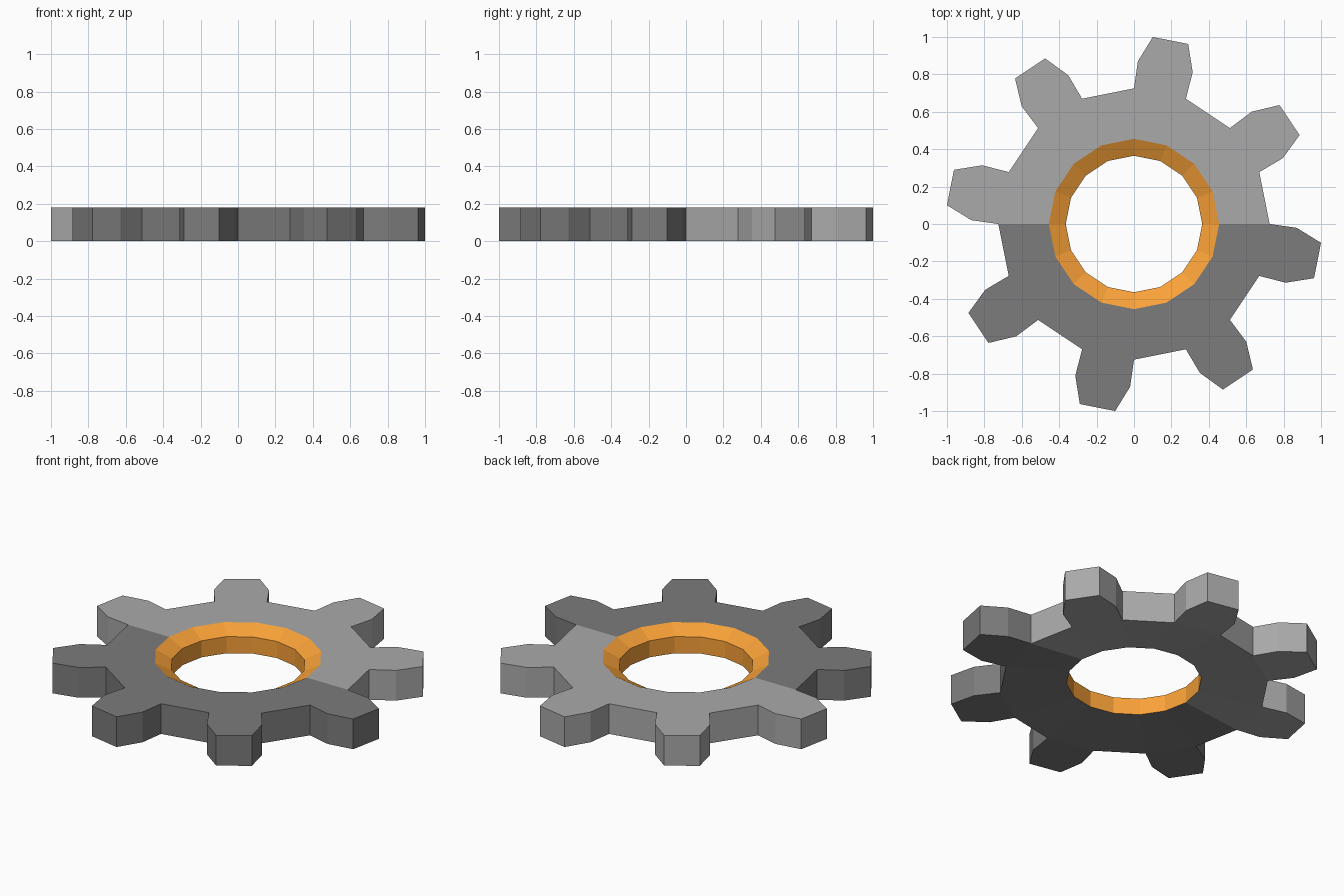
import bpy, bmesh
from math import sin, cos, radians

if "Cube" in bpy.data.objects:
    bpy.data.objects.remove(bpy.data.objects["Cube"])

SIDES, STEP = 16, 22.5
TOP, SEAT, DISH = 0.18, 0.135, 0.036      # top face, chamfer foot, raised bore bottom
R_BORE, R_CHAMFER, R_ROOT = 0.365, 0.455, 0.725
# half tooth outline: radius, angle from the tooth centre
TOOTH = [(R_ROOT, -11.25), (0.87, -9.9), (1.005, -5.5),
         (1.005, 5.5), (0.87, 9.9), (R_ROOT, 11.25)]


def polar(r, deg, z):
    return (r * cos(radians(deg)), r * sin(radians(deg)), z)


def material(name, rgb):
    mat = bpy.data.materials.new(name)
    mat.diffuse_color = (*rgb, 1)
    mat.use_nodes = True
    mat.node_tree.nodes["Principled BSDF"].inputs["Base Color"].default_value = mat.diffuse_color
    return mat


def make_object(name, bm, mat):
    bmesh.ops.remove_doubles(bm, verts=bm.verts, dist=1e-4)
    mesh = bpy.data.meshes.new(name)
    bm.to_mesh(mesh)
    bm.free()
    mesh.materials.append(mat)
    obj = bpy.data.objects.new(name, mesh)
    bpy.context.collection.objects.link(obj)
    return obj


def face(bm, pts):
    bm.faces.new([bm.verts.new(p) for p in pts])


def band(bm, a, b, lower, upper):
    """One quad of a ring between two (radius, z) profile points."""
    face(bm, [polar(lower[0], a, lower[1]), polar(lower[0], b, lower[1]),
              polar(upper[0], b, upper[1]), polar(upper[0], a, upper[1])])


def gear_half(name, first, mat):
    bm = bmesh.new()
    for i in range(first, first + SIDES // 2):
        a, b = i * STEP, (i + 1) * STEP
        # flat top and slightly dished underside
        band(bm, a, b, (R_ROOT, TOP), (R_CHAMFER, TOP))
        band(bm, a, b, (R_BORE, DISH), (R_ROOT, 0))
        if i % 2 == 0:
            # gap between teeth
            band(bm, a, b, (R_ROOT, 0), (R_ROOT, TOP))
            continue
        # tooth: cap, underside and outer walls
        mid = a + STEP / 2
        low = [polar(r, mid + d, 0) for r, d in TOOTH]
        high = [polar(r, mid + d, TOP) for r, d in TOOTH]
        face(bm, high)
        face(bm, low[::-1])
        for k in range(len(TOOTH) - 1):
            face(bm, [low[k], low[k + 1], high[k + 1], high[k]])
    return make_object(name, bm, mat)


gear_half("gear_back_half", 0, material("light_grey", (0.40, 0.40, 0.40)))
gear_half("gear_front_half", SIDES // 2, material("dark_grey", (0.20, 0.20, 0.20)))

# bore lining: straight wall and chamfer
bm = bmesh.new()
for i in range(SIDES):
    a, b = i * STEP, (i + 1) * STEP
    band(bm, b, a, (R_BORE, DISH), (R_BORE, SEAT))
    band(bm, b, a, (R_BORE, SEAT), (R_CHAMFER, TOP))
make_object("bore_lining", bm, material("orange", (0.95, 0.36, 0.04)))
